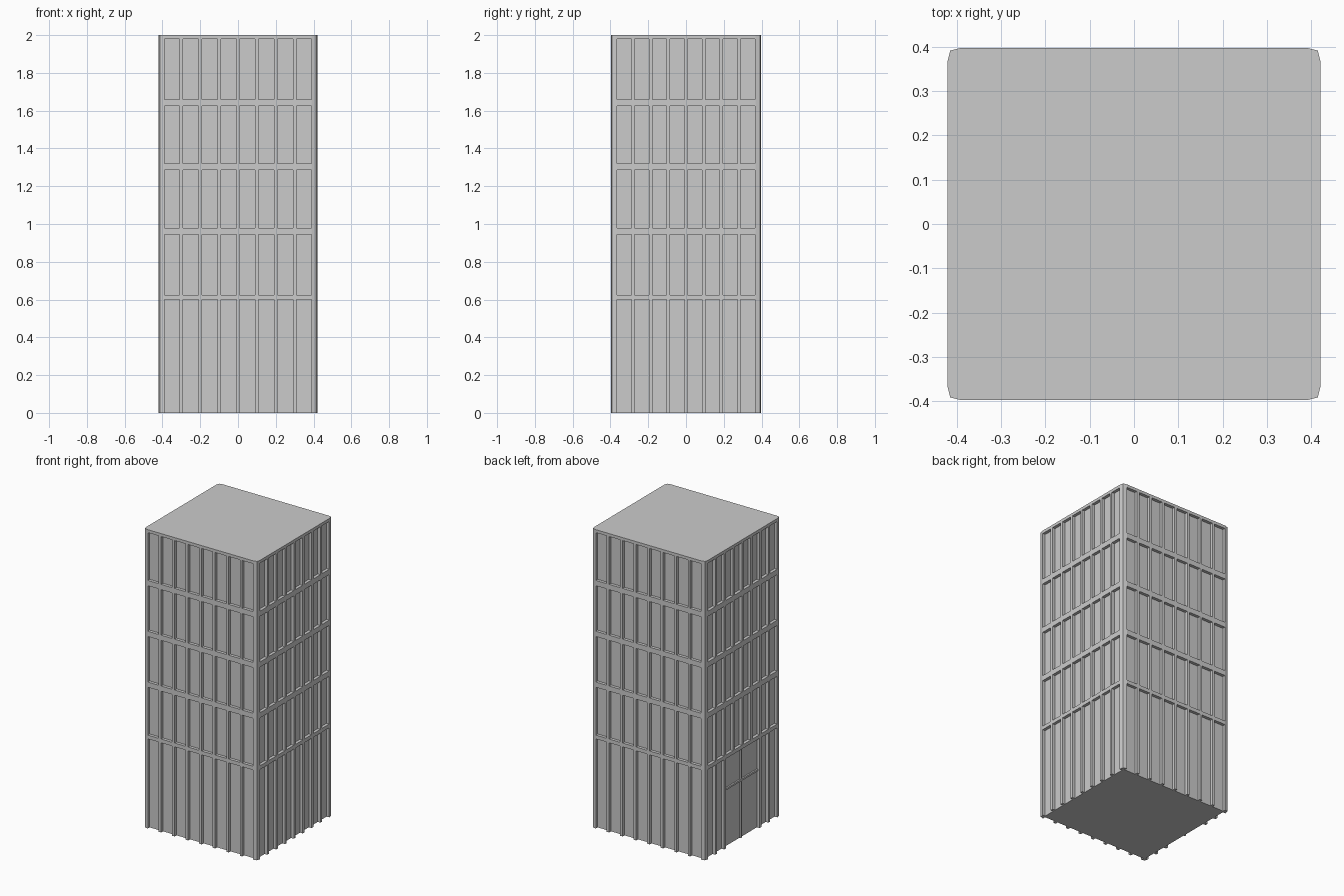
import bpy, bmesh

if "Cube" in bpy.data.objects:
    bpy.data.objects.remove(bpy.data.objects["Cube"])

HX, HY = 0.42, 0.397        # outer half sizes
D = 0.02                    # window recess depth
PX, PY = 0.1, 0.0935        # window pitch on the two pairs of sides
BAR = 0.018                 # mullion width
BANDS = [(0.6, 0.625), (0.945, 0.98), (1.285, 1.32), (1.625, 1.66), (1.98, 2.0)]
FLOORS = [(0, 0.6), (0.625, 0.945), (0.98, 1.285), (1.32, 1.625), (1.66, 1.98)]


def prism(bm, pts, z0, z1):
    low = [bm.verts.new((x, y, z0)) for x, y in pts]
    top = [bm.verts.new((x, y, z1)) for x, y in pts]
    bm.faces.new(low[::-1])
    bm.faces.new(top)
    n = len(pts)
    for i in range(n):
        j = (i + 1) % n
        bm.faces.new((low[i], low[j], top[j], top[i]))


def box(bm, x0, x1, y0, y1, z0, z1):
    prism(bm, [(x0, y0), (x1, y0), (x1, y1), (x0, y1)], z0, z1)


def finish(bm, name):
    bmesh.ops.recalc_face_normals(bm, faces=bm.faces[:])
    me = bpy.data.meshes.new(name)
    bm.to_mesh(me)
    bm.free()
    ob = bpy.data.objects.new(name, me)
    bpy.context.collection.objects.link(ob)
    return ob


# Recessed glass core
bm = bmesh.new()
box(bm, -HX + D, HX - D, -HY + D, HY - D, 0, 1.985)
finish(bm, "window_core")

# Floor bands and roof slab with softened corners
corner = [(HX, HY - 0.03), (HX - 0.006, HY - 0.006), (HX - 0.03, HY)]
outline = (corner + [(-x, y) for x, y in corner[::-1]]
           + [(-x, -y) for x, y in corner] + [(x, -y) for x, y in corner[::-1]])
for i, (z0, z1) in enumerate(BANDS):
    bm = bmesh.new()
    prism(bm, outline, z0, z1)
    finish(bm, "roof_slab" if i == 4 else f"floor_band_{i + 1}")

# Corner posts
ex, ey = 4 * PX - BAR / 2, 4 * PY - BAR / 2
post = [(HX - D, ey), (HX, ey)] + corner + [(ex, HY), (ex, HY - D), (HX - D, HY - D)]
bm = bmesh.new()
for sx in (-1, 1):
    for sy in (-1, 1):
        for z0, z1 in FLOORS:
            prism(bm, [(sx * x, sy * y) for x, y in post], z0, z1)
finish(bm, "corner_posts")

# Mullions between the eight windows; the left side leaves a doorway
bm = bmesh.new()
h = BAR / 2
for f, (z0, z1) in enumerate(FLOORS):
    for k in range(-3, 4):
        x, y = k * PX, k * PY
        box(bm, x - h, x + h, -HY, -HY + D, z0, z1)
        box(bm, x - h, x + h, HY - D, HY, z0, z1)
        box(bm, HX - D, HX, y - h, y + h, z0, z1)
        if f > 0 or abs(k) > 1:
            box(bm, -HX, -HX + D, y - h, y + h, z0, z1)
finish(bm, "mullions")

# Entrance: thin centre bar and transom
bm = bmesh.new()
w = 2 * PY - h
x0, x1 = -HX + 0.01, -HX + D
box(bm, x0, x1, -0.006, 0.006, 0, 0.6)
for a, b in ((-w, -0.006), (0.006, w)):
    box(bm, x0, x1, a, b, 0.38, 0.392)
finish(bm, "door_frame")
